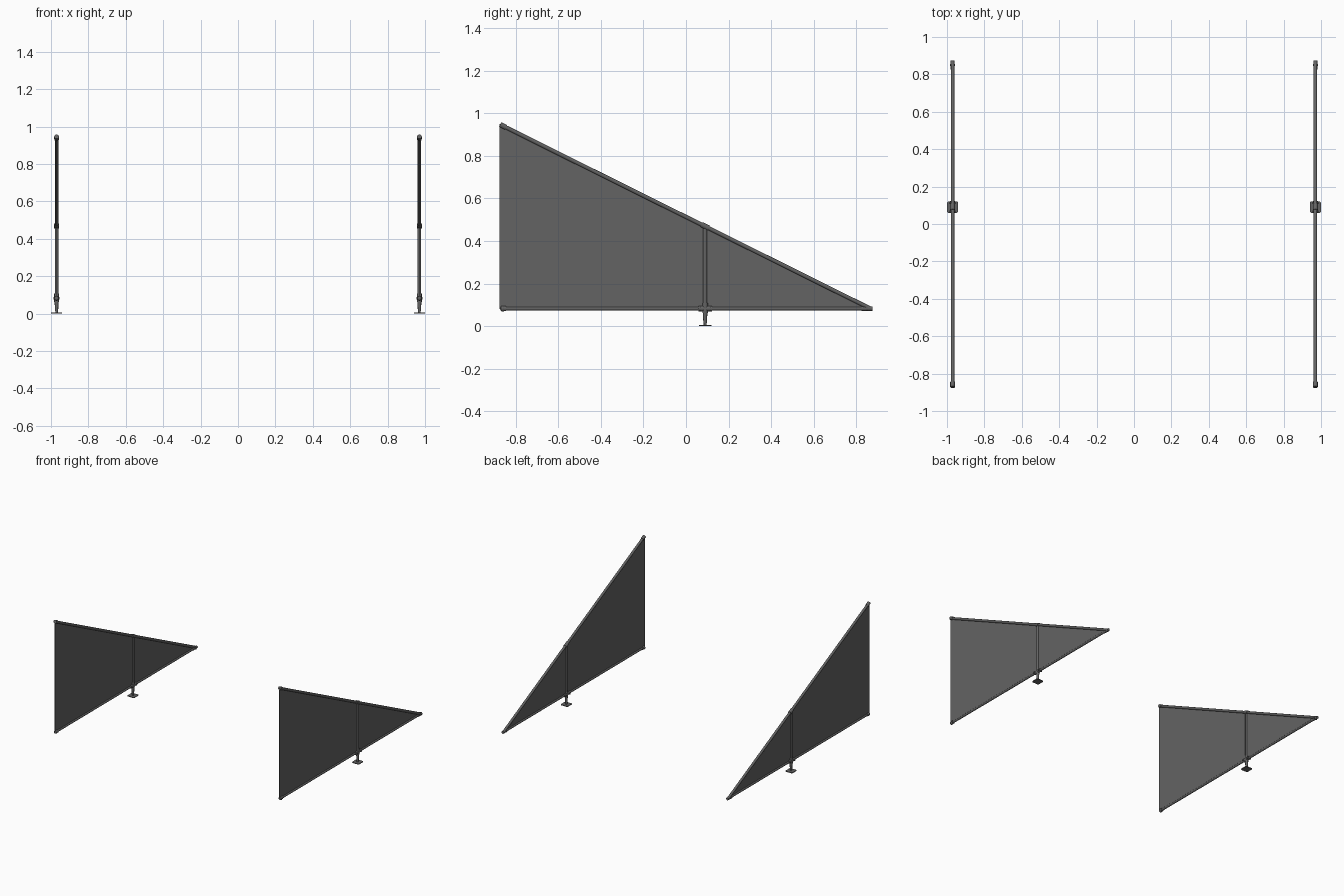
import bpy, bmesh, math
from mathutils import Vector

if "Cube" in bpy.data.objects:
    bpy.data.objects.remove(bpy.data.objects["Cube"])

def material(name, v):
    m = bpy.data.materials.new(name)
    m.diffuse_color = (v, v, v, 1)
    m.use_nodes = True
    m.node_tree.nodes["Principled BSDF"].inputs["Base Color"].default_value = m.diffuse_color
    return m

FRAME = material("dark grey metal", 0.125)
FABRIC = material("dark grey fabric", 0.125)

def add(name, bm, mat, smooth=True):
    bmesh.ops.recalc_face_normals(bm, faces=bm.faces[:])
    me = bpy.data.meshes.new(name)
    bm.to_mesh(me)
    bm.free()
    me.materials.append(mat)
    ob = bpy.data.objects.new(name, me)
    bpy.context.collection.objects.link(ob)
    if smooth:
        bpy.context.view_layer.objects.active = ob
        ob.select_set(True)
        bpy.ops.object.shade_smooth_by_angle(angle=math.radians(40))
        ob.select_set(False)
    return ob

def tube(name, a, b, r1, r2=None, seg=16):
    """Capped tube (or cone) from point a to point b."""
    a, b = Vector(a), Vector(b)
    bm = bmesh.new()
    bmesh.ops.create_cone(bm, cap_ends=True, segments=seg, radius1=r1,
                          radius2=r1 if r2 is None else r2, depth=(b - a).length)
    bmesh.ops.rotate(bm, verts=bm.verts[:], matrix=Vector((0, 0, 1)).rotation_difference(b - a).to_matrix())
    bmesh.ops.translate(bm, verts=bm.verts[:], vec=(a + b) / 2)
    return add(name, bm, FRAME)

def ball(name, c, r):
    bm = bmesh.new()
    bmesh.ops.create_uvsphere(bm, u_segments=16, v_segments=8, radius=r)
    bmesh.ops.translate(bm, verts=bm.verts[:], vec=c)
    return add(name, bm, FRAME)

def prism(name, pts, direction, mat):
    """Extrude a closed polygon along a vector."""
    bm = bmesh.new()
    f = bm.faces.new([bm.verts.new(p) for p in pts])
    e = bmesh.ops.extrude_face_region(bm, geom=[f])
    bmesh.ops.translate(bm, verts=[v for v in e["geom"] if isinstance(v, bmesh.types.BMVert)], vec=direction)
    return add(name, bm, mat, False)

LEG_Y, LOW = 0.09, 0.082
TOP_A, TOP_B = Vector((0, -0.865, 0.943)), Vector((0, 0.865, 0.083))

for side, cx in (("left", -0.97), ("right", 0.97)):
    o = Vector((cx, 0, 0))
    P = lambda y, z: (cx, y, z)
    slope = (TOP_B - TOP_A).normalized()
    top_z = TOP_A.z + (LEG_Y - TOP_A.y) * slope.z / slope.y

    # triangular sail panel
    t = 0.0015
    prism(side + "_sail_panel", [(cx - t, -0.875, 0.08), (cx - t, -0.875, 0.95), (cx - t, 0.865, 0.083)],
          (2 * t, 0, 0), FABRIC)

    # rails and their end fittings
    tube(side + "_bottom_rail", P(-0.865, LOW), P(0.865, LOW), 0.0085)
    tube(side + "_top_rail", o + TOP_A, o + TOP_B, 0.0095)
    tube(side + "_top_end_cap", o + TOP_A - slope * 0.008, o + TOP_A + slope * 0.022, 0.0125)
    tube(side + "_front_end_cap", P(-0.868, LOW), P(-0.845, LOW), 0.012)
    ball(side + "_front_end_knob", P(-0.86, LOW), 0.0135)
    tube(side + "_back_end_cap", P(0.825, LOW), P(0.875, LOW), 0.0105)
    for dx in (-0.011, 0.011):
        tube(side + "_back_bolt", (cx, 0.85, LOW), (cx + dx * 1.3, 0.85, LOW), 0.006, seg=8)

    # upright post with clamps at both rails
    tube(side + "_post", P(LEG_Y, LOW), P(LEG_Y, top_z), 0.0095)
    tube(side + "_post_top_clamp", o + Vector((0, LEG_Y, top_z)) - slope * 0.018,
         o + Vector((0, LEG_Y, top_z)) + slope * 0.018, 0.013)
    tube(side + "_post_low_clamp", P(LEG_Y - 0.032, LOW), P(LEG_Y + 0.032, LOW), 0.0125)
    tube(side + "_post_collar", P(LEG_Y, 0.062), P(LEG_Y, 0.108), 0.0125)
    for dy in (-0.024, 0.024):
        tube(side + "_clamp_bolt", (cx - 0.016, LEG_Y + dy, LOW), (cx + 0.016, LEG_Y + dy, LOW), 0.007, seg=8)

    # short leg and square foot plate with clipped corners
    tube(side + "_leg", P(LEG_Y, 0.014), P(LEG_Y, 0.065), 0.0085, 0.0105)
    tube(side + "_foot_stem", P(LEG_Y, 0.003), P(LEG_Y, 0.02), 0.007)
    h, c = 0.03, 0.006
    prof = [(h, h - c), (h - c, h), (c - h, h), (-h, h - c), (-h, c - h), (c - h, -h), (h - c, -h), (h, c - h)]
    prism(side + "_foot_plate", [(cx + x, LEG_Y + y, 0) for x, y in prof], (0, 0, 0.005), FRAME)
